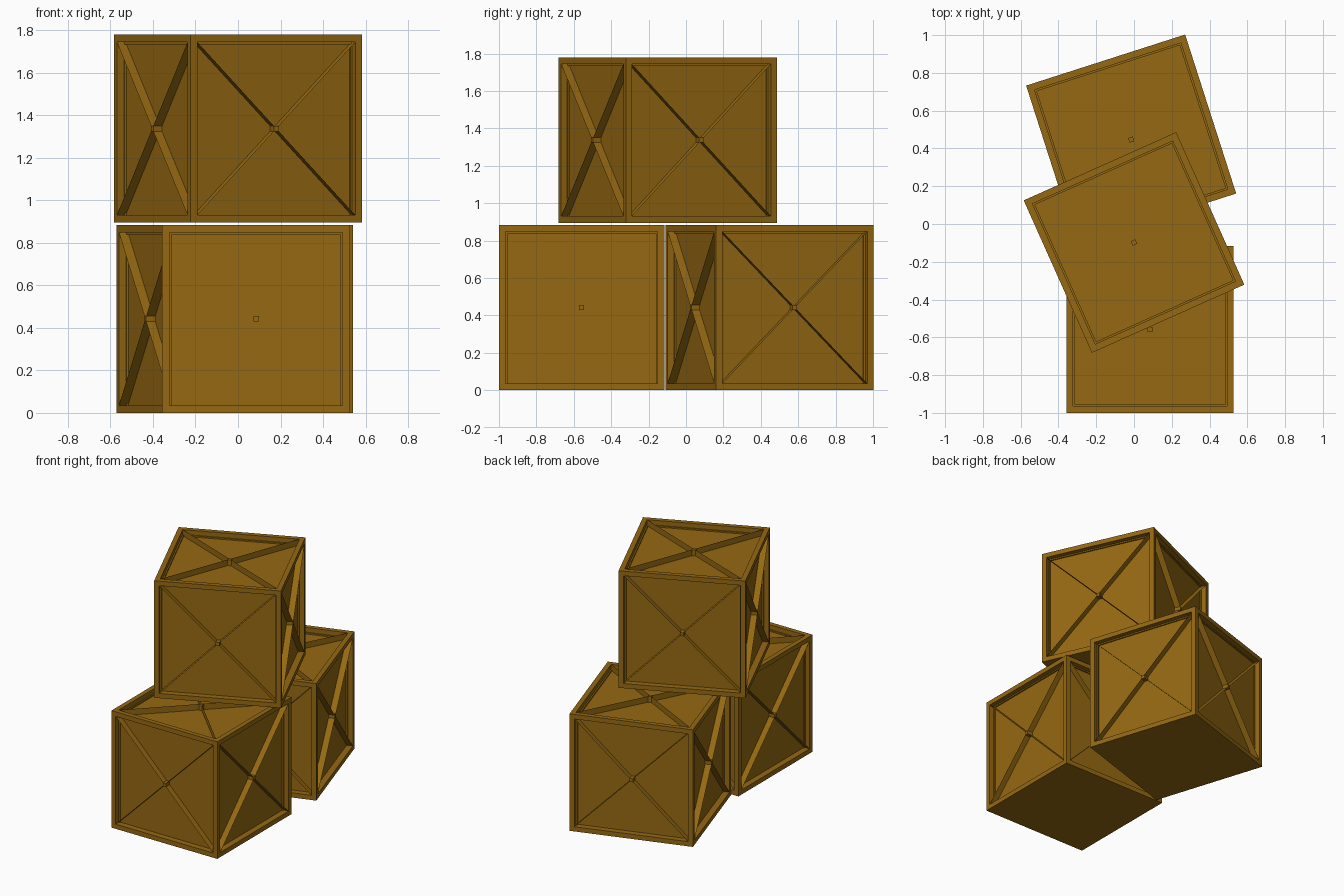
import bpy, bmesh
from math import radians
from mathutils import Matrix

if "Cube" in bpy.data.objects:
    bpy.data.objects.remove(bpy.data.objects["Cube"])

SIZE = 0.884      # crate edge length
BORDER = 0.05     # frame width
DEPTH = 0.045     # panel recess
PEG = 0.0125      # half width of the centre peg

wood = bpy.data.materials.new("wood")
wood.diffuse_color = (0.30, 0.14, 0.006, 1)
wood.use_nodes = True
wood.node_tree.nodes["Principled BSDF"].inputs["Base Color"].default_value = wood.diffuse_color


def make_object(name, bm, matrix):
    mesh = bpy.data.meshes.new(name)
    bm.to_mesh(mesh)
    bm.free()
    mesh.materials.append(wood)
    obj = bpy.data.objects.new(name, mesh)
    obj.matrix_world = matrix
    bpy.context.collection.objects.link(obj)


def crate(name, x, y, z, angle):
    matrix = Matrix.Translation((x, y, z + SIZE / 2)) @ Matrix.Rotation(radians(angle), 4, 'Z')

    # Crate body: cube with recessed panels on every side but the bottom
    bm = bmesh.new()
    bmesh.ops.create_cube(bm, size=SIZE)
    bm.normal_update()
    panels = [f for f in bm.faces if f.normal.z > -0.5]
    bmesh.ops.inset_individual(bm, faces=panels, thickness=BORDER, depth=0)
    bm.normal_update()
    panels = bmesh.ops.extrude_discrete_faces(bm, faces=panels)["faces"]
    bm.normal_update()

    # Thin crossed braces and a centre peg in each recess
    braces = bmesh.new()
    k = PEG / (SIZE / 2 - BORDER)
    for f in panels:
        n = f.normal.copy()
        outer = [v.co.copy() for v in f.verts]
        mid = f.calc_center_median()
        peg = [mid + (p - mid) * k for p in outer]
        drop = -n * DEPTH
        for i in range(4):
            j = (i + 1) % 4
            for a, b in ((outer[i], peg[i]), (peg[i], peg[j])):
                braces.faces.new([braces.verts.new(p) for p in (a, a + drop, b + drop, b)])
        braces.faces.new([braces.verts.new(p) for p in peg])
        for v in f.verts:
            v.co += drop
    bm.normal_update()

    make_object(name, bm, matrix)
    make_object(name + "_braces", braces, matrix)


# Two crates on the floor, one stacked on top
crate("front_crate", 0.085, -0.558, 0, 0)
crate("back_crate", -0.015, 0.447, 0, 17.8)
crate("top_crate", 0, -0.098, 0.895, 24.1)
